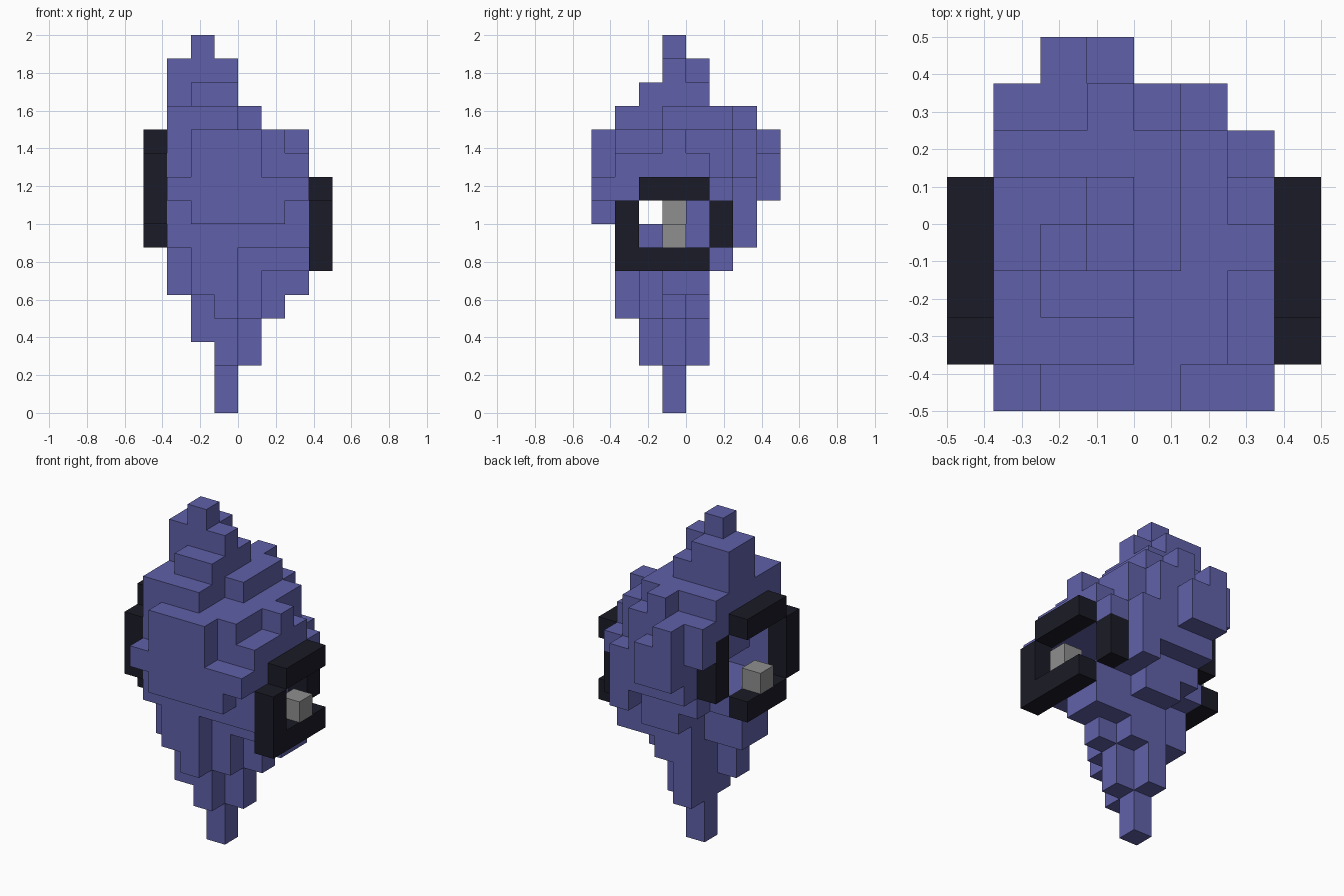
import bpy
import bmesh
from mathutils import Vector

CELL = 0.125

default_cube = bpy.data.objects.get("Cube")
if default_cube:
    bpy.data.objects.remove(default_cube, do_unlink=True)


def make_material(name, colour):
    material = bpy.data.materials.new(name)
    material.use_nodes = True
    material.diffuse_color = (*colour, 1)
    shader = material.node_tree.nodes["Principled BSDF"]
    shader.inputs["Base Color"].default_value = (*colour, 1)
    shader.inputs["Roughness"].default_value = 0.9
    return material


def cells_of(boxes):
    """Collect the grid cells in boxes given as x, y and z ranges."""
    cells = set()
    for (x0, x1), (y0, y1), (z0, z1) in boxes:
        cells |= {(x, y, z) for x in range(x0, x1)
                  for y in range(y0, y1) for z in range(z0, z1)}
    return cells


def build_blocks(name, cells, material):
    """Make one blocky mesh from the exposed faces of the cells."""
    mesh = bpy.data.meshes.new(name)
    bm = bmesh.new()
    for cell in cells:
        for axis in range(3):
            for side in (-1, 1):
                normal = Vector((0, 0, 0))
                normal[axis] = side
                if tuple(int(c + n) for c, n in zip(cell, normal)) in cells:
                    continue
                across = Vector((0, 0, 0))
                across[(axis + 1) % 3] = 1
                along = normal.cross(across)
                middle = Vector(cell) + Vector((0.5, 0.5, 0.5)) + normal / 2
                corners = [middle + (across * a + along * b) / 2
                           for a, b in ((-1, -1), (1, -1), (1, 1), (-1, 1))]
                bm.faces.new([bm.verts.new(c * CELL) for c in corners])
    bmesh.ops.remove_doubles(bm, verts=bm.verts, dist=CELL / 100)
    bmesh.ops.dissolve_limit(bm, angle_limit=0.01, verts=bm.verts, edges=bm.edges)
    bm.to_mesh(mesh)
    bm.free()
    mesh.materials.append(material)
    part = bpy.data.objects.new(name, mesh)
    bpy.context.collection.objects.link(part)
    return part


violet = make_material("dusty violet", (0.118, 0.118, 0.4))
charcoal = make_material("charcoal", (0.011, 0.011, 0.02))
grey = make_material("mid grey", (0.275, 0.275, 0.275))

# Stepped crown
crown = cells_of([
    ((-2, -1), (-1, 0), (15, 16)),
    ((-3, 0), (-1, 0), (13, 15)),
    ((-3, 0), (0, 1), (13, 14)),
    ((-3, -1), (0, 1), (14, 15)),
    ((-2, 0), (-2, -1), (13, 14)),
    ((-3, 0), (-3, 2), (12, 13)),
    ((0, 1), (-1, 2), (12, 13)),
    ((-1, 0), (2, 3), (12, 13)),
])

# Bulky middle
middle = cells_of([
    ((-3, 2), (-3, 1), (7, 12)),
    ((-2, 2), (1, 2), (7, 12)),
    ((-3, -2), (1, 2), (11, 12)),
    ((2, 3), (-3, 1), (7, 11)),
    ((2, 3), (-1, 0), (11, 12)),
    ((2, 3), (1, 2), (7, 10)),
])

# Stepped bulges on the back and front
bulges = cells_of([
    ((-3, -2), (2, 3), (10, 12)),
    ((-2, 1), (2, 3), (8, 12)),
    ((1, 2), (2, 3), (7, 10)),
    ((-2, -1), (3, 4), (9, 12)),
    ((-1, 0), (3, 4), (9, 11)),
    ((-2, 1), (-4, -3), (10, 12)),
    ((-3, 3), (-4, -3), (9, 10)),
    ((-2, 2), (-4, -3), (8, 9)),
])

# Tapering lower part
base = cells_of([
    ((-1, 3), (-2, 1), (6, 7)),
    ((-1, 1), (1, 2), (6, 7)),
    ((-3, -1), (-2, 0), (5, 7)),
    ((-2, -1), (-2, -1), (3, 5)),
    ((-2, 0), (-3, -2), (5, 7)),
    ((-1, 0), (-3, -2), (4, 5)),
    ((-1, 1), (-2, 1), (4, 6)),
    ((1, 3), (-1, 1), (5, 6)),
    ((1, 2), (-1, 0), (4, 5)),
    ((-1, 0), (-2, 1), (2, 4)),
    ((0, 1), (-1, 0), (2, 4)),
    ((-1, 0), (-1, 0), (0, 2)),
])

# Square frames on both sides: bottom, top, front and recessed back bars
left_frame = cells_of([
    ((3, 4), (-3, 1), (6, 7)),
    ((3, 4), (-2, 1), (9, 10)),
    ((3, 4), (-3, -2), (7, 9)),
    ((2, 3), (1, 2), (7, 9)),
])
right_frame = cells_of([
    ((-4, -3), (-2, 1), (7, 8)),
    ((-4, -3), (-2, 1), (11, 12)),
    ((-4, -3), (-3, -2), (8, 11)),
    ((-3, -2), (1, 2), (8, 11)),
])

# Recesses inside the frames and the passage joining them
hollows = cells_of([
    ((2, 3), (-2, 1), (7, 9)),
    ((-3, -2), (-2, 1), (8, 11)),
    ((-3, 3), (-2, 0), (8, 9)),
])

body = (crown | middle | bulges | base) - hollows - left_frame - right_frame
build_blocks("body", body, violet)
build_blocks("left_frame", left_frame, charcoal)
build_blocks("right_frame", right_frame, charcoal)

# Small studs resting in the frames
build_blocks("left_stud", {(3, -1, 7)}, grey)
build_blocks("right_stud", {(-4, -1, 8)}, grey)
